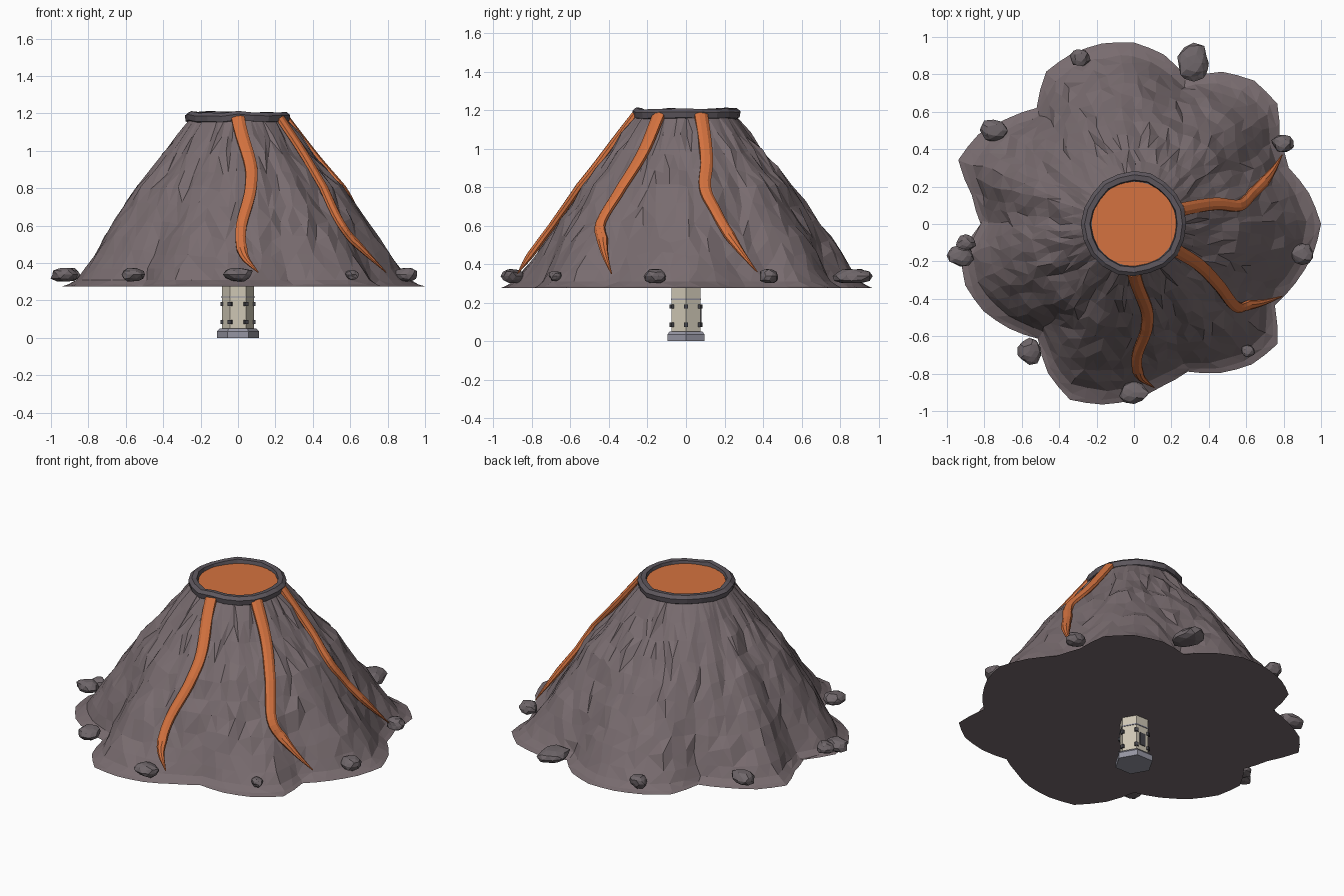
import bpy, bmesh, math, random
from mathutils import Vector, noise

random.seed(4)
if "Cube" in bpy.data.objects:
    bpy.data.objects.remove(bpy.data.objects["Cube"], do_unlink=True)


def material(name, red, green, blue):
    mat = bpy.data.materials.new(name)
    mat.use_nodes = True
    mat.diffuse_color = (red, green, blue, 1)
    mat.node_tree.nodes["Principled BSDF"].inputs["Base Color"].default_value = (red, green, blue, 1)
    return mat


rock = material("mountain rock", 0.19, 0.15, 0.16)
boulder_rock = material("boulder rock", 0.16, 0.135, 0.145)
rim_rock = material("rim rock", 0.11, 0.095, 0.11)
lava = material("orange lava", 0.66, 0.17, 0.05)
cream = material("cream stone", 0.62, 0.57, 0.46)
grey = material("blue grey stone", 0.30, 0.30, 0.36)
dark = material("dark metal", 0.06, 0.06, 0.07)


def finish(bm, name, mat):
    bmesh.ops.recalc_face_normals(bm, faces=bm.faces)
    mesh = bpy.data.meshes.new(name)
    bm.to_mesh(mesh)
    bm.free()
    mesh.materials.append(mat)
    obj = bpy.data.objects.new(name, mesh)
    bpy.context.scene.collection.objects.link(obj)
    return obj


def loft(name, mat, rings, closed=False, triangles=False):
    """Skin a list of point rings; either cap the ends or join them."""
    bm = bmesh.new()
    loops = [[bm.verts.new(p) for p in ring] for ring in rings]
    pairs = list(zip(loops, loops[1:]))
    if closed:
        pairs.append((loops[-1], loops[0]))
    else:
        bm.faces.new(loops[0])
        bm.faces.new(loops[-1])
    for low, high in pairs:
        for i in range(len(low)):
            j = (i + 1) % len(low)
            bm.faces.new((low[i], low[j], high[j], high[i]))
    if triangles:
        bmesh.ops.triangulate(bm, faces=[f for f in bm.faces if len(f.verts) == 4])
    return finish(bm, name, mat)


def polar(angle, radius, z):
    return Vector((radius * math.cos(angle), radius * math.sin(angle), z))


def circle(radius, z, sides):
    return [polar(math.tau * i / sides, radius, z) for i in range(sides)]


# Mountain shape: lobed foot outline every ten degrees, blended into a round neck
FOOT, NECK, NECK_RADIUS = 0.275, 1.18, 0.25
outline = [1, .95, .88, .9, 1, 1, .94, .83, .92, .97, .98, .97, .94, .81, .88, .96, 1, .88,
           .82, .94, .96, .93, .87, .8, .92, 1, .98, .94, .88, .84, .92, .98, 1, .87, .92, .97]
slope = [(NECK, 0), (1, .21), (.8, .45), (.6, .64), (.4, .82), (.3, .91), (FOOT, 1)]


def spread(z):
    for (z_top, f_top), (z_low, f_low) in zip(slope, slope[1:]):
        if z >= z_low:
            return f_top + (f_low - f_top) * (z_top - z) / (z_top - z_low)
    return 1


def mountain_radius(angle, z):
    place = (angle % math.tau) / math.tau * len(outline)
    i, part = int(place), place % 1
    foot = outline[i % len(outline)] * (1 - part) + outline[(i + 1) % len(outline)] * part
    down = (NECK - z) / (NECK - FOOT)
    foot = 0.92 + (foot - 0.92) * down ** 1.3
    return NECK_RADIUS + (foot - NECK_RADIUS) * spread(z)


sides = 72
levels = [FOOT, .285, .31, .37, .45, .53, .62, .71, .8, .89, .98, 1.07, NECK]
rings = []
for z in levels:
    ring = []
    inside = FOOT < z < NECK
    for i in range(sides):
        angle = math.tau * (i + inside * random.uniform(-.3, .3)) / sides
        gully = noise.noise(Vector((math.cos(angle) * 5, math.sin(angle) * 5, z * 1.5))) * 0.03
        bump = inside * (gully * math.sin(math.pi * (z - FOOT) / (NECK - FOOT))
                         + random.uniform(-.008, .006))
        lift = random.uniform(-.02, .02) if .4 < z < NECK else 0
        ring.append(polar(angle, mountain_radius(angle, z) + bump, z + lift))
    rings.append(ring)
loft("mountain", rock, rings, triangles=True)

# Crater rim: uneven ring swept around the neck
rim_section = [(.25, 1.145), (.275, 1.16), (.28, 1.19), (.26, 1.207), (.232, 1.205), (.22, 1.15)]
rim_sides = 20
rim = []
for i in range(rim_sides):
    wobble, rise = random.uniform(-.006, .006), random.uniform(-.006, .008)
    rim.append([polar(math.tau * i / rim_sides, r + wobble, z + rise) for r, z in rim_section])
loft("crater_rim", rim_rock, rim, closed=True)
loft("lava_pool", lava, [circle(.226, 1.15, 32), circle(.226, 1.187, 32)])


# Lava streams: flattened tapering tubes along (degrees, height) paths
def smooth_path(points, steps=5):
    pts = [Vector(p) for p in points]
    pts = [2 * pts[0] - pts[1]] + pts + [2 * pts[-1] - pts[-2]]
    path = []
    for a, b, c, d in zip(pts, pts[1:], pts[2:], pts[3:]):
        for k in range(steps):
            t = k / steps
            path.append(b + (c - a) * t / 2 + (2 * a - 5 * b + 4 * c - d) * t * t / 2
                        + (3 * b - a - 3 * c + d) * t ** 3 / 2)
    return path + [pts[-2]]


def lava_stream(name, points):
    spine = []
    for degrees, z in smooth_path(points):
        angle = math.radians(degrees)
        straight = 0.27 + (1.17 - z) * 0.745
        spine.append(polar(angle, max(straight, mountain_radius(angle, z) + .012), z))
    rings = []
    last = len(spine) - 1
    for i, p in enumerate(spine):
        along = spine[min(i + 1, last)] - spine[max(i - 1, 0)]
        normal = (Vector((p.x, p.y, 0)).normalized() + Vector((0, 0, .75))).normalized()
        side = along.cross(normal).normalized()
        t = i / last
        width = .038 - .012 * t if t < .75 else .029 * (1 - t) / .25 + .003
        height = min(.02, width * .8)
        rings.append([p + side * width * math.cos(math.tau * k / 8 + .39)
                      + normal * height * math.sin(math.tau * k / 8 + .39) for k in range(8)])
    loft(name, lava, rings)


lava_stream("front_lava_stream",
            [(-90, 1.175), (-82, .95), (-83, .8), (-88.5, .6), (-88, .45), (-83, .35)])
lava_stream("corner_lava_stream",
            [(-32, 1.175), (-32, 1), (-36, .8), (-39, .62), (-34, .5), (-26, .35)])
lava_stream("side_lava_stream",
            [(17, 1.175), (14, .95), (10, .8), (14, .67), (19, .52), (25, .36)])

# Boulders around the foot: x, y, half width, half depth
boulders = [(.32, .86, .085, .1), (.8, .43, .058, .05), (.9, -.16, .06, .06), (.61, -.68, .037, .033),
            (0, -.9, .075, .06), (-.56, -.68, .065, .07), (-.93, -.17, .07, .055),
            (-.9, -.1, .05, .045), (-.75, .5, .078, .06), (-.29, .89, .055, .045)]
for number, (x, y, wide, deep) in enumerate(boulders):
    bm = bmesh.new()
    bmesh.ops.create_icosphere(bm, subdivisions=2, radius=1)
    tall = min(.042, wide * .8)
    for v in bm.verts:
        v.co *= 1 + noise.noise(v.co * 1.2 + Vector((number * 7, 0, 0))) * .3
        v.co = Vector((v.co.x * wide + x, v.co.y * deep + y,
                       max(-.85, min(.85, v.co.z)) * tall + .338))
    bmesh.ops.dissolve_limit(bm, angle_limit=.15, verts=bm.verts, edges=bm.edges)
    finish(bm, f"boulder_{number + 1}", boulder_rock)

# Hexagonal tower beneath the mountain
loft("tower_plinth", grey, [circle(.112, 0, 6), circle(.112, .035, 6), circle(.098, .05, 6)])
loft("tower_body", cream, [circle(.086, .045, 6), circle(.086, .29, 6)])
loft("tower_collar", grey, [circle(.09, .215, 6), circle(.09, .222, 6)])


def box(name, mat, centre, size, turn=0):
    bm = bmesh.new()
    bmesh.ops.create_cube(bm, size=1)
    for v in bm.verts:
        v.co = Vector(c * s for c, s in zip(v.co, size))
    obj = finish(bm, name, mat)
    obj.location = centre
    obj.rotation_euler.z = turn


for i in range(6):
    for z in (.085, .18):
        angle = math.tau * i / 6
        box("corner_bracket", dark, polar(angle, .084, z), (.018, .022, .022), angle)
box("tower_door", dark, (0, .075, .13), (.04, .009, .08))
